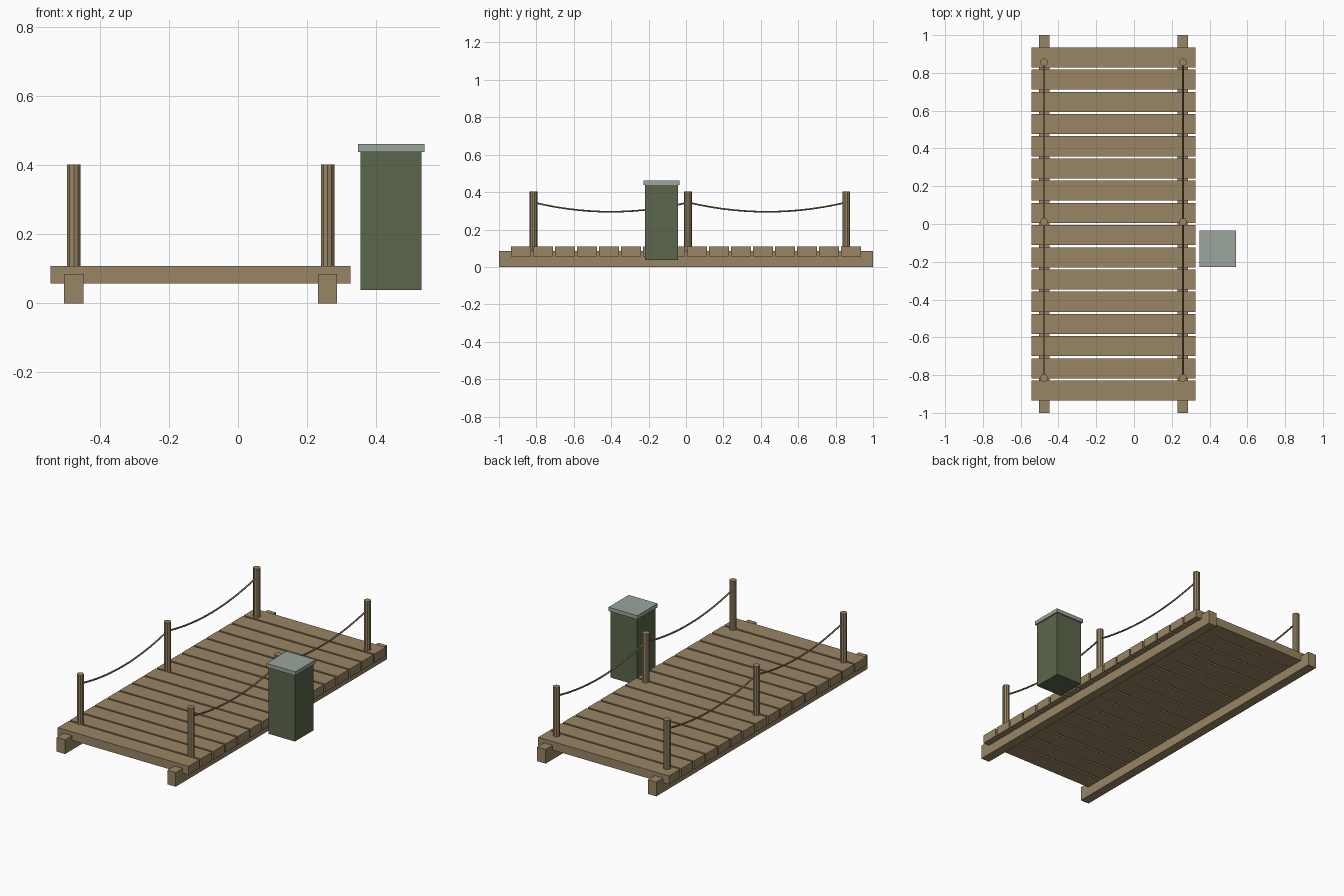
import bpy
import math

default = bpy.data.objects.get("Cube")
if default:
    bpy.data.objects.remove(default, do_unlink=True)


def material(name, rgb):
    m = bpy.data.materials.new(name)
    m.use_nodes = True
    m.diffuse_color = (*rgb, 1)
    m.node_tree.nodes["Principled BSDF"].inputs["Base Color"].default_value = (*rgb, 1)
    return m


wood = material("weathered_wood", (0.314, 0.235, 0.127))
rope_brown = material("rope_brown", (0.22, 0.155, 0.08))
green = material("bin_green", (0.105, 0.133, 0.070))
grey = material("lid_grey", (0.328, 0.376, 0.337))


def box(name, x, y, z, mat):
    """Box from (min, max) ranges on each axis."""
    bpy.ops.mesh.primitive_cube_add(size=1, location=[sum(r) / 2 for r in (x, y, z)])
    ob = bpy.context.object
    ob.name = name
    ob.scale = [r[1] - r[0] for r in (x, y, z)]
    bpy.ops.object.transform_apply(location=False, rotation=False, scale=True)
    ob.data.materials.append(mat)


def post(name, x, y, radius, z0, z1):
    bpy.ops.mesh.primitive_cylinder_add(vertices=10, radius=radius, depth=z1 - z0,
                                        location=(x, y, (z0 + z1) / 2))
    ob = bpy.context.object
    ob.name = name
    ob.data.materials.append(wood)


def rope(name, x, y0, y1, z, sag, steps=14):
    """Sagging rope between two posts."""
    curve = bpy.data.curves.new(name, "CURVE")
    curve.dimensions = "3D"
    curve.bevel_depth = 0.005
    curve.bevel_resolution = 1
    curve.use_fill_caps = True
    spline = curve.splines.new("POLY")
    spline.points.add(steps)
    for i, p in enumerate(spline.points):
        t = i / steps
        p.co = (x, y0 + (y1 - y0) * t, z - 4 * sag * t * (1 - t), 1)
    ob = bpy.data.objects.new(name, curve)
    bpy.context.collection.objects.link(ob)
    curve.materials.append(rope_brown)
    bpy.ops.object.select_all(action="DESELECT")
    ob.select_set(True)
    bpy.context.view_layer.objects.active = ob
    bpy.ops.object.convert(target="MESH")


# Deck planks
count, pitch, width = 16, 0.1176, 0.106
for i in range(count):
    yc = (i - (count - 1) / 2) * pitch
    box(f"plank_{i + 1}", (-0.542, 0.326), (yc - width / 2, yc + width / 2),
        (0.057, 0.108), wood)

# Support beams, posts and ropes on each side
post_ys = (-0.815, 0.011, 0.857)
for side, x in (("right", -0.475), ("left", 0.259)):
    box(f"{side}_beam", (x - 0.028, x + 0.028), (-1, 1), (0, 0.085), wood)
    for i, y in enumerate(post_ys):
        post(f"{side}_post_{i + 1}", x, y, 0.0205, 0.065, 0.402)
    for i, (y0, y1) in enumerate(zip(post_ys, post_ys[1:])):
        rope(f"{side}_rope_{i + 1}", x, y0, y1, 0.345, 0.05)

# Bin standing beside the deck
bx, by = 0.443, -0.131
for name, half, z, mat in (("bin_body", 0.088, (0.038, 0.438), green),
                           ("bin_lid", 0.096, (0.438, 0.461), grey)):
    box(name, (bx - half, bx + half), (by - half, by + half), z, mat)
